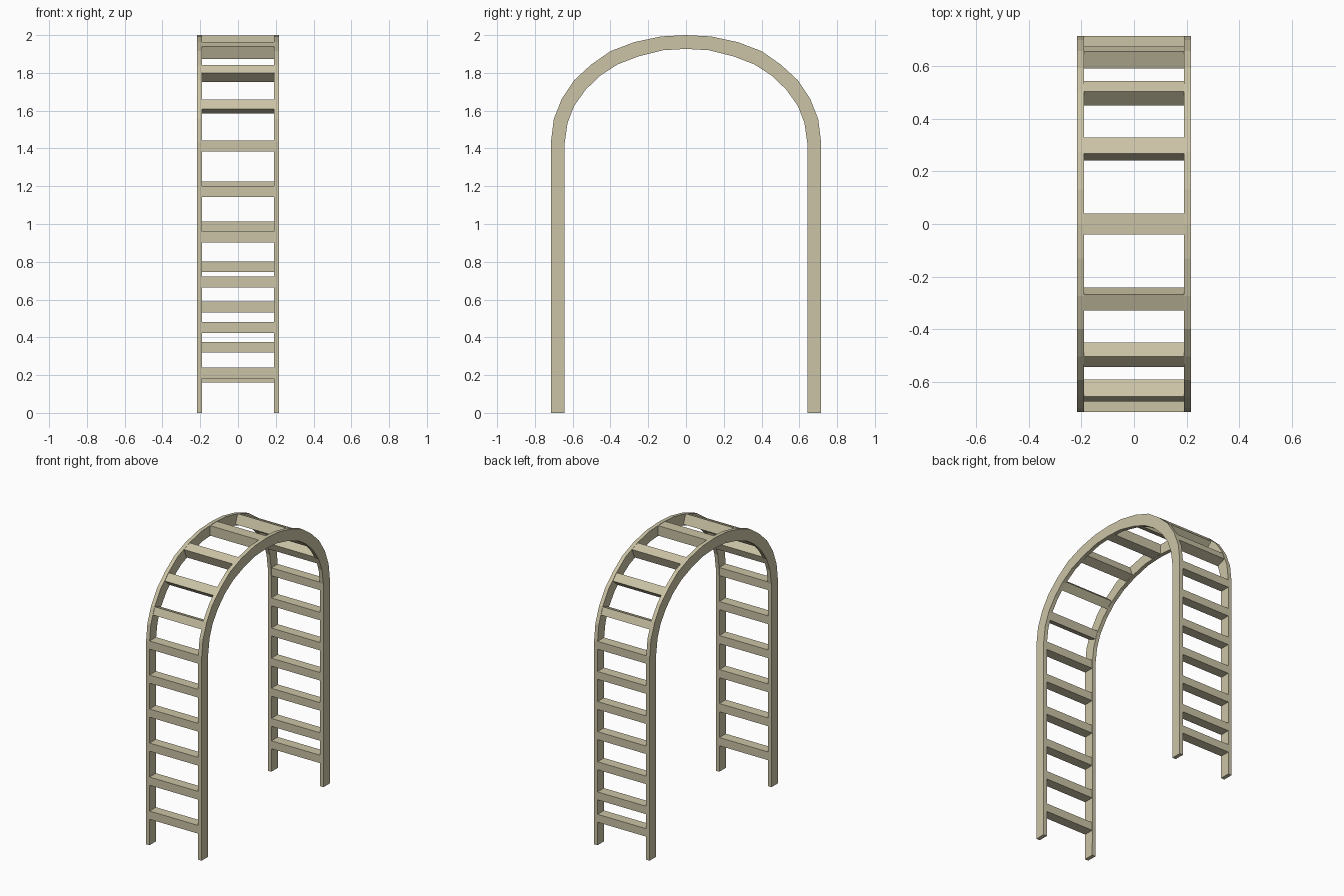
import bpy, bmesh
from math import radians
from mathutils import Vector, Matrix

if "Cube" in bpy.data.objects:
    bpy.data.objects.remove(bpy.data.objects["Cube"])

mat = bpy.data.materials.new("pale_wood")
mat.diffuse_color = (0.60, 0.55, 0.38, 1)
mat.use_nodes = True
mat.node_tree.nodes["Principled BSDF"].inputs["Base Color"].default_value = mat.diffuse_color


def make_object(name, bm):
    bmesh.ops.recalc_face_normals(bm, faces=bm.faces)
    me = bpy.data.meshes.new(name)
    bm.to_mesh(me)
    bm.free()
    me.materials.append(mat)
    ob = bpy.data.objects.new(name, me)
    bpy.context.collection.objects.link(ob)
    return ob


# Half profiles (y, z) of the arch, from foot to crown
OUTER = [(.715, 0), (.715, 1.435), (.70, 1.555), (.658, 1.662), (.593, 1.76),
         (.503, 1.843), (.40, 1.915), (.273, 1.963), (.132, 1.993), (0, 2.0)]
INNER = [(.643, 0), (.642, 1.43), (.627, 1.535), (.593, 1.624), (.532, 1.71),
         (.455, 1.785), (.362, 1.845), (.25, 1.888), (.12, 1.92), (0, 1.927)]


def full(half):
    return half + [(-y, z) for y, z in reversed(half[:-1])]


# Side frames: ribbon between the two profiles, extruded in x
def side_frame(name, x0, x1):
    bm = bmesh.new()
    outer = [bm.verts.new((x0, y, z)) for y, z in full(OUTER)]
    inner = [bm.verts.new((x0, y, z)) for y, z in full(INNER)]
    for i in range(len(outer) - 1):
        bm.faces.new((outer[i], outer[i + 1], inner[i + 1], inner[i]))
    ext = bmesh.ops.extrude_face_region(bm, geom=bm.faces[:], use_keep_orig=True)
    moved = [v for v in ext["geom"] if isinstance(v, bmesh.types.BMVert)]
    bmesh.ops.translate(bm, verts=moved, vec=(x1 - x0, 0, 0))
    make_object(name, bm)


side_frame("side_frame_right", 0.19, 0.217)
side_frame("side_frame_left", -0.217, -0.19)


# Rungs: boxes spanning the frames, tilted about x
def rung(name, y, z, depth, height, tilt=0):
    bm = bmesh.new()
    bmesh.ops.create_cube(bm, size=1, matrix=Matrix.Translation((0, y, z))
                          @ Matrix.Rotation(radians(tilt), 4, 'X')
                          @ Matrix.Diagonal((0.38, depth, height, 1)))
    make_object(name, bm)


# Leg rungs, spaced differently on each leg
for i in range(6):
    rung(f"front_leg_rung_{i + 1}", -0.679, 0.212 + 0.24 * i, 0.071, 0.058)
back_heights = [0.19] + [0.348 + 0.2125 * i for i in range(6)]
for i, z in enumerate(back_heights):
    rung(f"back_leg_rung_{i + 1}", 0.679, z, 0.071, 0.056)

# Arch rungs, turned to follow the curve on both sides
for i, (y, z, width, tilt) in enumerate([(.633, 1.622, .055, 21),
                                         (.497, 1.797, .060, 42),
                                         (.286, 1.919, .066, 68)]):
    for s, side in ((-1, "front"), (1, "back")):
        rung(f"{side}_arch_rung_{i + 1}", s * y, z, 0.07, width, s * tilt)
rung("crown_rung", 0, 1.962, 0.08, 0.07)
